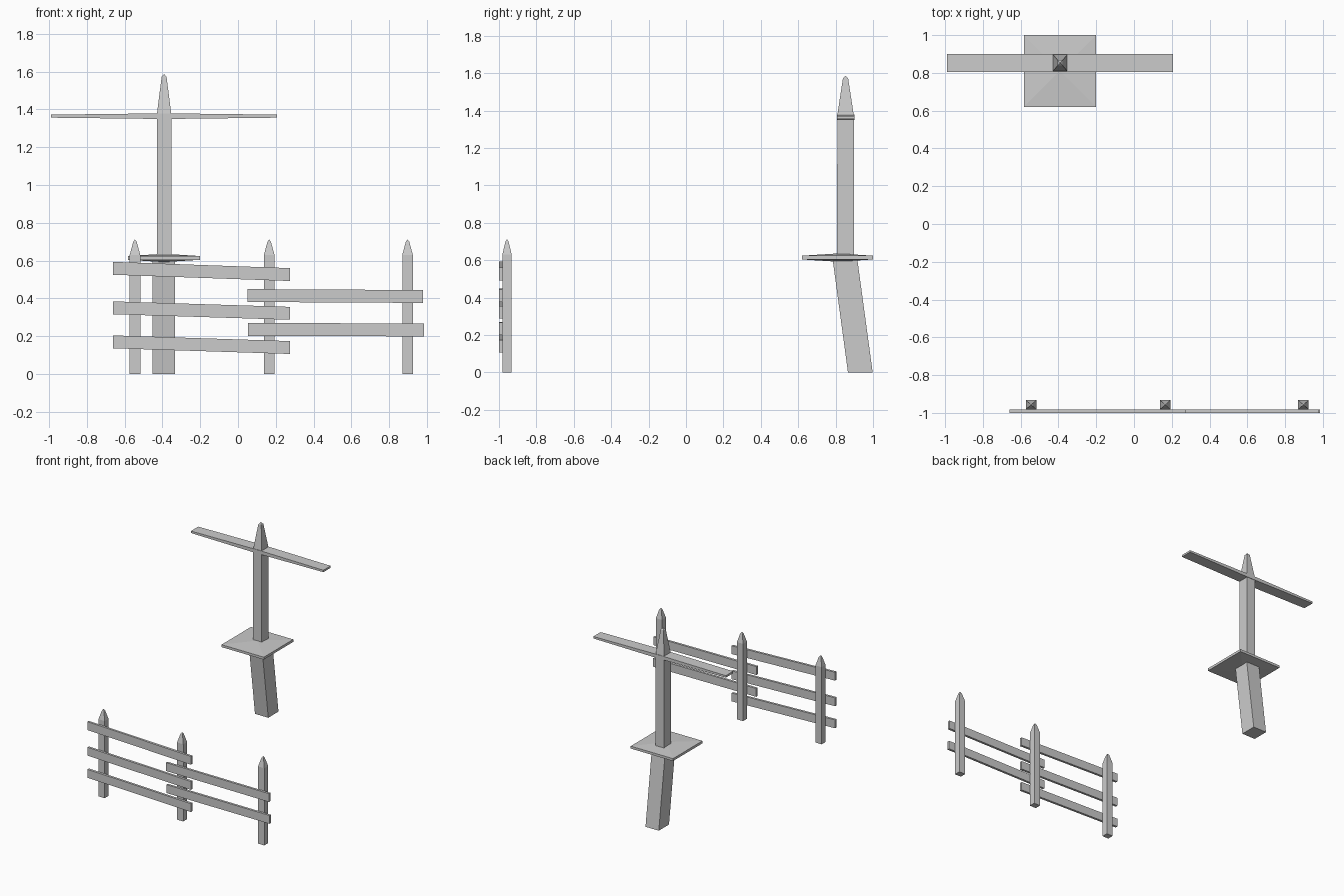
import bpy, bmesh

if "Cube" in bpy.data.objects:
    bpy.data.objects.remove(bpy.data.objects["Cube"])


def loft(name, rings):
    """Skin four-cornered rings and cap both ends."""
    bm = bmesh.new()
    loops = [[bm.verts.new(p) for p in ring] for ring in rings]
    for a, b in zip(loops, loops[1:]):
        for i in range(4):
            j = (i + 1) % 4
            bm.faces.new((a[i], a[j], b[j], b[i]))
    bm.faces.new(loops[0])
    bm.faces.new(loops[-1])
    bmesh.ops.recalc_face_normals(bm, faces=bm.faces[:])
    mesh = bpy.data.meshes.new(name)
    bm.to_mesh(mesh)
    bm.free()
    obj = bpy.data.objects.new(name, mesh)
    bpy.context.collection.objects.link(obj)
    return obj


def poke_ends(obj, axis, lift):
    """Raise the centre of the two faces that look along an axis."""
    bm = bmesh.new()
    bm.from_mesh(obj.data)
    caps = [f for f in bm.faces if abs(f.normal[axis]) > 0.98]
    for v in bmesh.ops.poke(bm, faces=caps)["verts"]:
        v.co += v.normal * lift if v.normal.length else v.co * 0
    bmesh.ops.recalc_face_normals(bm, faces=bm.faces[:])
    bm.to_mesh(obj.data)
    bm.free()


def ring_z(x, y, z, hx, hy):
    return [(x + sx * hx, y + sy * hy, z)
            for sx, sy in ((-1, -1), (1, -1), (1, 1), (-1, 1))]


def ring_x(x, y0, y1, z0, z1):
    return [(x, y0, z0), (x, y1, z0), (x, y1, z1), (x, y0, z1)]


# Fence posts with pointed tops
for i, x in enumerate((-0.545, 0.165, 0.897)):
    y = -0.957
    post = loft(f"fence_post_{i + 1}", [
        ring_z(x, y, 0, 0.028, 0.025),
        ring_z(x, y, 0.63, 0.028, 0.025),
        ring_z(x, y, 0.70, 0.009, 0.008)])
    # top cap becomes a small point
    bm = bmesh.new()
    bm.from_mesh(post.data)
    cap = [f for f in bm.faces if f.normal.z > 0.9]
    bmesh.ops.poke(bm, faces=cap, offset=0.012)
    bm.to_mesh(post.data)
    bm.free()

# Fence rails: x start, x end, centre height at start and end
rails = [(-0.66, 0.275, 0.559, 0.526),
         (-0.66, 0.275, 0.350, 0.321),
         (-0.66, 0.275, 0.170, 0.140),
         (0.05, 0.98, 0.415, 0.410),
         (0.053, 0.985, 0.236, 0.233)]
for i, (x0, x1, z0, z1) in enumerate(rails):
    loft(f"fence_rail_{i + 1}", [
        ring_x(x, -1.0, -0.981, z - 0.034, z + 0.034)
        for x, z in ((x0, z0), (x1, z1))])

# Leaning lower leg of the signpost
PX, PY = -0.391, 0.853
loft("leaning_leg", [
    ring_z(-0.393, 0.932, 0, 0.06, 0.066),
    ring_z(-0.393, 0.850, 0.605, 0.06, 0.066)])

# Upper post with spike
post = loft("upper_post", [
    ring_z(PX, PY, 0.60, 0.038, 0.045),
    ring_z(PX, PY, 1.375, 0.038, 0.044),
    ring_z(PX, PY, 1.572, 0.013, 0.014)])
bm = bmesh.new()
bm.from_mesh(post.data)
bmesh.ops.poke(bm, faces=[f for f in bm.faces if f.normal.z > 0.9], offset=0.015)
bm.to_mesh(post.data)
bm.free()

# Square plate, slightly thicker in the middle
plate = loft("square_plate", [
    ring_z(-0.392, 0.81, 0.604, 0.191, 0.19),
    ring_z(-0.392, 0.81, 0.624, 0.191, 0.19)])
poke_ends(plate, 2, 0.012)

# Cross arm, slightly thicker in the middle
loft("cross_arm", [
    ring_x(x, PY - 0.047, PY + 0.047, 1.364 - h, 1.364 + h)
    for x, h in ((-0.99, 0.008), (PX, 0.015), (0.207, 0.008))])
